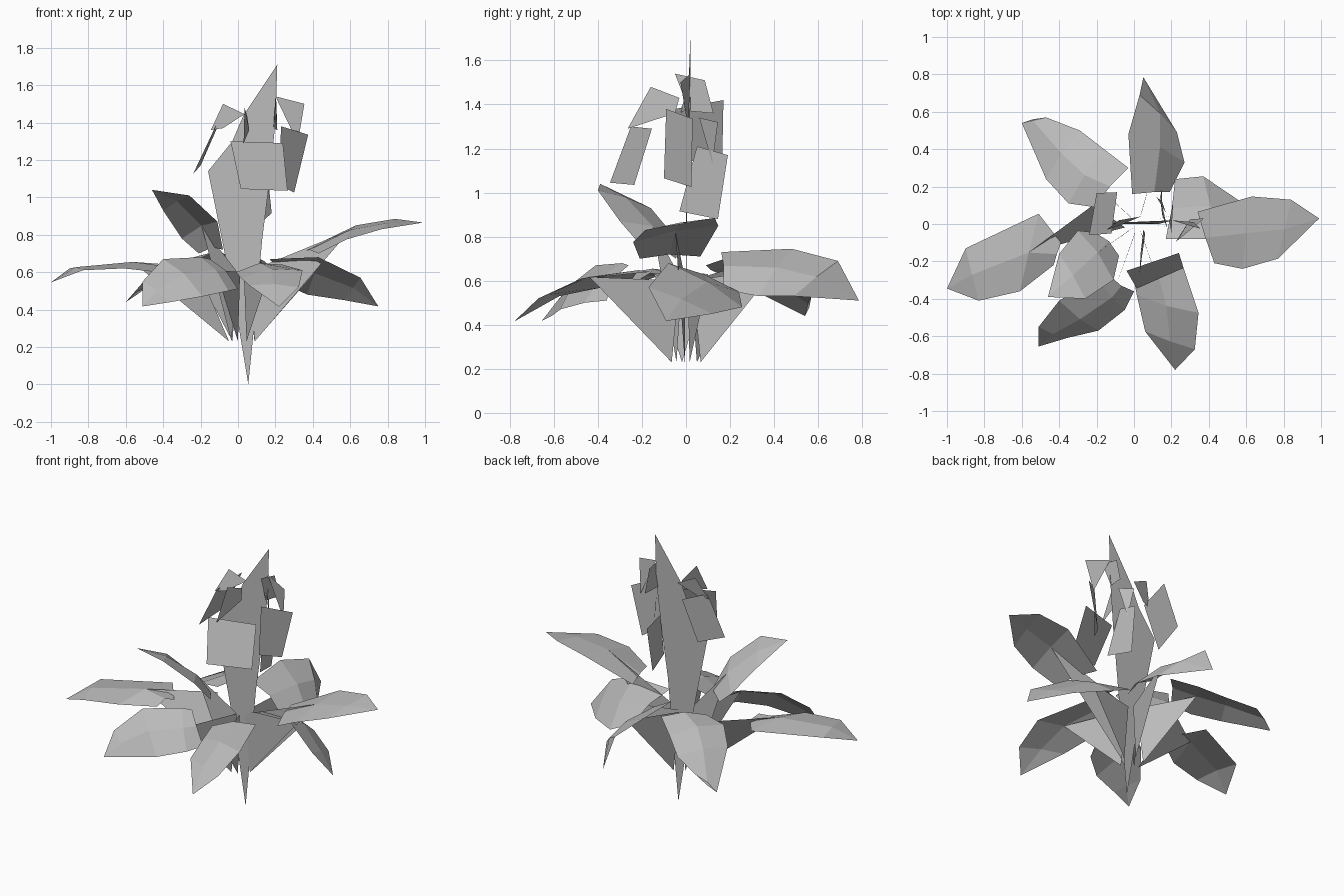
import bpy
from mathutils import Vector

cube = bpy.data.objects.get("Cube")
if cube:
    bpy.data.objects.remove(cube, do_unlink=True)

# One plain grey for the whole plant
grey = bpy.data.materials.new("plain_grey")
grey.use_nodes = True
grey.diffuse_color = (0.5, 0.5, 0.5, 1)
shader = next(node for node in grey.node_tree.nodes if node.type == "BSDF_PRINCIPLED")
shader.inputs["Base Color"].default_value = (0.5, 0.5, 0.5, 1)
shader.inputs["Roughness"].default_value = 0.9


def add_mesh(name, points, faces):
    """Make a flat-shaded sheet from its corner points."""
    mesh = bpy.data.meshes.new(name)
    mesh.from_pydata([tuple(point) for point in points], [], faces)
    mesh.materials.append(grey)
    mesh.update()
    sheet = bpy.data.objects.new(name, mesh)
    bpy.context.scene.collection.objects.link(sheet)
    return sheet


def add_panel(name, *corners):
    """A single flat or slightly warped panel."""
    return add_mesh(name, corners, [tuple(range(len(corners)))])


def add_leaf(name, left, right, tip, fold=0.03, inner=None):
    """A creased leaf between two edges, plus the blade-shaped stalk that carries it."""
    left = [Vector(point) for point in left]
    right = [Vector(point) for point in right]
    tip = Vector(tip)
    rows = len(left)
    along = (tip - (left[0] + right[0]) / 2).normalized()
    points = []
    for row, (a, b) in enumerate(zip(left, right)):
        normal = (b - a).cross(along).normalized()
        if normal.z < 0:
            normal.negate()
        # the crease flattens towards the tip
        height = fold * (1 if row < rows - 1 else 0.4)
        points += [a, (a + b) / 2 + normal * height, b]
    faces = []
    for start in range(0, (rows - 1) * 3, 3):
        for k in (start, start + 1):
            faces.append((k, k + 1, k + 4, k + 3))
    last = len(points)
    points.append(tip)
    faces += [(last - 3, last - 2, last), (last - 2, last - 1, last)]
    add_mesh(name, points, faces)

    # Stalk: a thin triangle from the crown into the middle of the leaf
    middle = points[4]
    outward = Vector((middle.x, middle.y, 0)).normalized()
    low = outward * 0.07 + Vector((0.02, 0, 0.23))
    top = Vector(inner) if inner else outward * 0.03 + Vector((0.02, 0, 0.6))
    add_panel(name + "_stalk", low, middle, top)


# Leaves around the crown
add_leaf("back_leaf",
         [(-.01, .16, .73), (-.03, .48, .745), (.03, .69, .69)],
         [(.19, .17, .56), (.27, .33, .53), (.23, .49, .53)],
         (.05, .785, .51))
add_leaf("back_left_leaf",
         [(-.21, .09, .67), (-.35, .11, .65), (-.47, .24, .59), (-.6, .54, .44)],
         [(-.03, .3, .69), (-.16, .4, .64), (-.29, .5, .57), (-.47, .57, .53)],
         (-.54, .56, .48))
add_leaf("left_leaf",
         [(-.43, -.22, .6), (-.61, -.36, .62), (-.83, -.41, .61)],
         [(-.39, -.1, .61), (-.51, .055, .63), (-.9, -.13, .62)],
         (-1, -.345, .545), inner=(-.22, .1, .63))
add_leaf("upper_left_leaf",
         [(-.21, -.045, .7), (-.3, -.035, .78), (-.4, -.16, .93)],
         [(-.08, -.17, .72), (-.11, -.3, .87), (-.26, -.4, 1.01)],
         (-.46, -.39, 1.04))
add_leaf("front_left_leaf",
         [(-.15, -.26, .67), (-.2, -.29, .68), (-.4, -.41, .67), (-.51, -.55, .55)],
         [(0, -.36, .51), (-.05, -.46, .5), (-.19, -.57, .47), (-.36, -.61, .44)],
         (-.51, -.655, .417))
add_leaf("front_leaf",
         [(-.01, -.25, .6), (.015, -.38, .57), (.06, -.575, .53)],
         [(.24, -.16, .64), (.345, -.475, .61), (.325, -.67, .52)],
         (.22, -.78, .415))
add_leaf("right_leaf",
         [(.34, .065, .71), (.63, .147, .85), (.84, .13, .885)],
         [(.43, -.21, .7), (.58, -.24, .775), (.77, -.185, .83)],
         (.99, .03, .865), fold=0.015)
add_leaf("lower_right_leaf",
         [(.22, .24, .55), (.37, .255, .48), (.57, .12, .45)],
         [(.17, -.08, .67), (.43, -.08, .68), (.655, -.17, .57)],
         (.75, -.09, .417), fold=0.02)

# Upright flat stem ending in a bud
add_panel("stem", (.055, 0, 0), (.1, 0, .45), (.13, 0, .78), (.17, .01, 1.1),
          (.2, .02, 1.4), (.21, .02, 1.71), (.03, .01, 1.44), (-.03, .01, 1.3),
          (-.16, 0, 1.14), (-.02, 0, .45))

# Hanging petals
add_panel("front_petal", (-.04, -.25, 1.3), (.24, -.155, 1.29),
          (.265, -.235, 1.035), (.015, -.345, 1.045))
add_panel("right_petal", (.23, -.09, 1.38), (.375, .03, 1.335),
          (.3, .025, 1.025), (.22, -.1, 1.065))
add_panel("back_petal", (.15, .05, 1.21), (.15, .19, 1.17),
          (.14, .145, .88), (.18, -.03, .915))
add_panel("left_petal", (-.12, -.05, 1.38), (-.09, .17, 1.42),
          (-.2, .165, 1.17), (-.24, -.06, 1.125))

# Upright arched strips that carry each petal from the bud
add_panel("right_petal_arch", (.2, .02, 1.54), (.355, -.025, 1.5), (.32, .01, 1.29))
add_panel("back_petal_arch", (.2, -.05, 1.54), (.205, .085, 1.51),
          (.21, .125, 1.36), (.19, .015, 1.37))
add_panel("front_petal_arch", (.035, -.16, 1.48), (.05, -.03, 1.43),
          (.06, -.05, 1.36), (.03, -.265, 1.29))
add_panel("left_petal_arch", (-.08, .02, 1.5), (.035, .04, 1.445),
          (-.08, -.01, 1.37), (-.145, -.03, 1.36))
add_panel("back_petal_joint", (.17, .06, 1.34), (.12, .145, 1.32), (.15, .12, 1.13))
